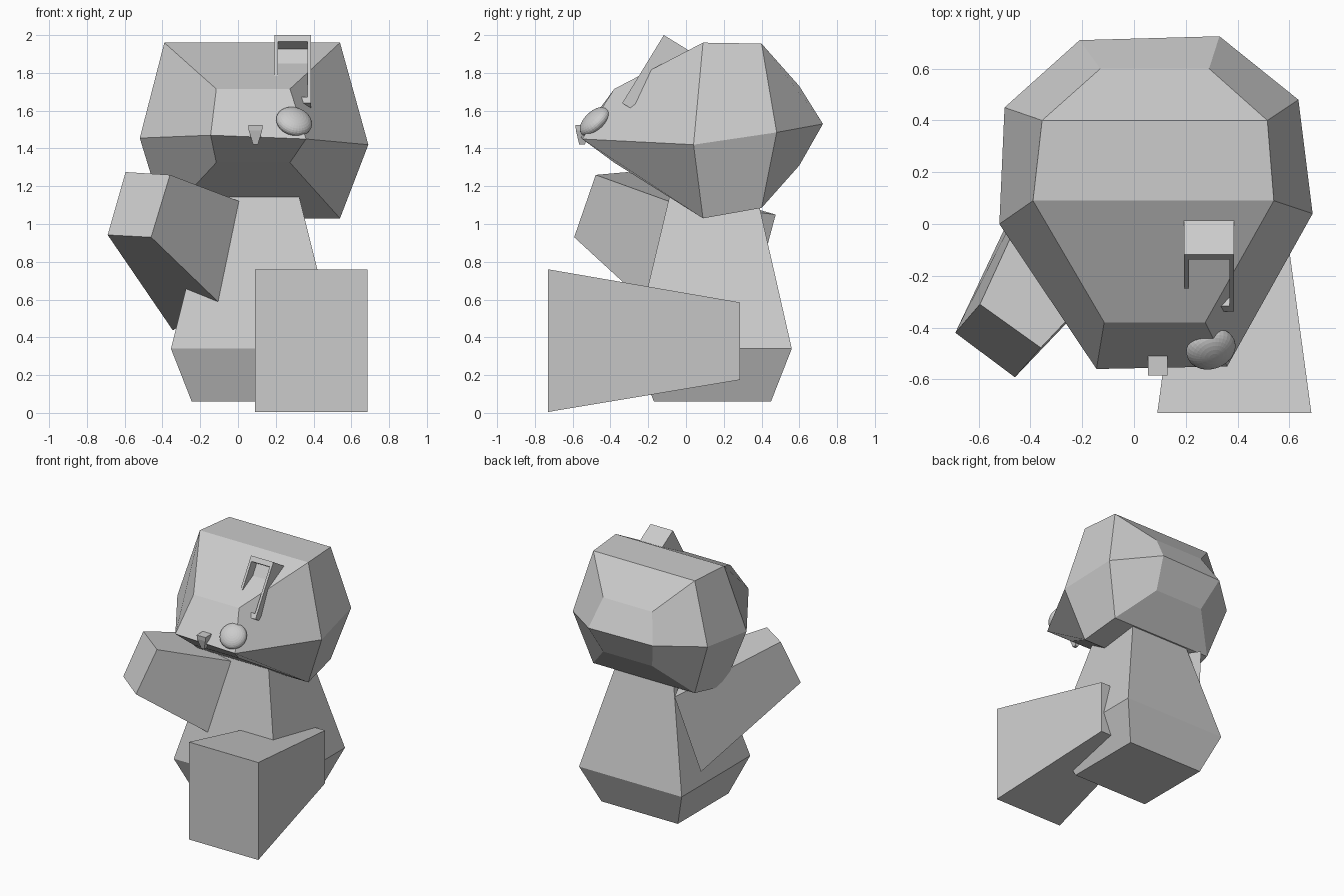
import bpy, bmesh
from mathutils import Vector

if "Cube" in bpy.data.objects:
    bpy.data.objects.remove(bpy.data.objects["Cube"])


def loft(name, rings, split_caps=False):
    """Bridge equal-length closed rings with quads and cap both ends."""
    bm = bmesh.new()
    vs = [[bm.verts.new(p) for p in r] for r in rings]
    n = len(rings[0])
    for a, b in zip(vs, vs[1:]):
        for i in range(n):
            j = (i + 1) % n
            bm.faces.new((a[i], a[j], b[j], b[i]))
    for r in (vs[0], vs[-1]):
        if split_caps:
            bm.faces.new((r[0], r[1], r[2], r[5]))
            bm.faces.new((r[2], r[3], r[4], r[5]))
        else:
            bm.faces.new(r)
    bmesh.ops.recalc_face_normals(bm, faces=bm.faces)
    me = bpy.data.meshes.new(name)
    bm.to_mesh(me)
    bm.free()
    ob = bpy.data.objects.new(name, me)
    bpy.context.collection.objects.link(ob)
    return ob


def rect_z(x0, x1, y0, y1, z):
    return [(x0, y0, z), (x1, y0, z), (x1, y1, z), (x0, y1, z)]


def rect_y(cx, cz, hx, hz, y):
    return [(cx - hx, y, cz - hz), (cx + hx, y, cz - hz),
            (cx + hx, y, cz + hz), (cx - hx, y, cz + hz)]


# Head: four hexagonal ribs from face to back
def rib(xl, xr, y, top, low, mid_l, mid_r):
    return [(xl, y, top), (xr, y, top), mid_r, (xr, y, low), (xl, y, low), mid_l]


loft("head", [
    rib(-.115, .275, -.38, 1.715, 1.325, (-.145, -.56, 1.47), (.36, -.55, 1.45)),
    rib(-.39, .54, .09, 1.96, 1.03, (-.52, 0, 1.455), (.69, .04, 1.42)),
    rib(-.355, .515, .40, 1.955, 1.085, (-.5, .45, 1.5), (.635, .48, 1.485)),
    rib(-.13, .29, .60, 1.73, 1.31, (-.21, .71, 1.53), (.33, .725, 1.53)),
], split_caps=True)

# Body: square tapered block, top sunk into the head
loft("body", [
    rect_z(-.245, .41, -.17, .45, .06),
    rect_z(-.355, .525, -.28, .56, .34),
    rect_z(-.13, .30, -.065, .355, 1.24),
])

# Leg: box widening to the foot
loft("leg", [
    rect_y(.3875, .3825, .2975, .3775, -.73),
    rect_y(.3875, .38, .16, .205, .285),
])

# Arm: raised tapered box
loft("arm", [
    [(-.595, -.31, 1.275), (-.36, -.478, 1.26), (-.46, -.592, .93), (-.69, -.42, .942)],
    [(-.235, .475, 1.05), (.008, -.09, 1.12), (-.105, -.22, .588), (-.345, .31, .437)],
])

# Ear: tilted block with a recessed front
up = Vector((0, .522, .853))
inward = Vector((0, .853, -.522))
centre = Vector((.29, -.2275, 1.82))


def ear_ring(hx, hu, depth):
    return [centre + Vector((sx * hx, 0, 0)) + up * su * hu + inward * depth
            for sx, su in ((-1, -1), (1, -1), (1, 1), (-1, 1))]


loft("ear", [ear_ring(.096, .211, .19), ear_ring(.096, .211, 0),
             ear_ring(.078, .172, 0), ear_ring(.078, .172, .075)])

# Nose: small block tapering downward
loft("nose", [
    rect_z(.055, .13, -.585, -.51, 1.525),
    rect_z(.057, .128, -.583, -.512, 1.495),
    rect_z(.08, .105, -.565, -.535, 1.42),
])

# Eye: flattened ball lying on the face
bpy.ops.mesh.primitive_uv_sphere_add(segments=32, ring_count=16, radius=1,
                                     location=(.297, -.482, 1.542))
eye = bpy.context.object
eye.name = "eye"
eye.scale = (.097, .097, .052)
eye.rotation_euler = Vector((.24, -.66, .71)).to_track_quat('Z', 'Y').to_euler()
